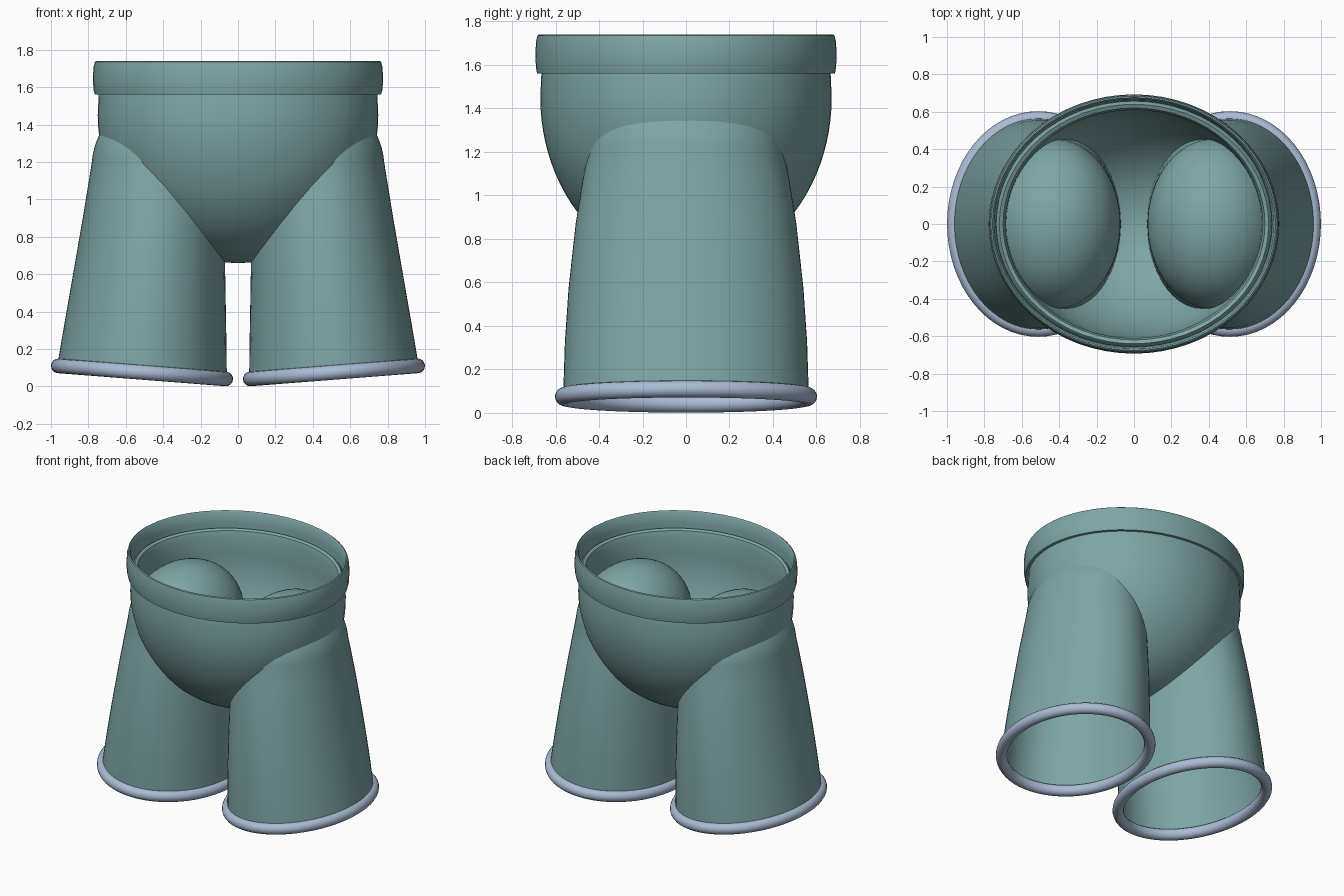
import bpy, bmesh
from math import sin, cos, pi, radians, sqrt

cube = bpy.data.objects.get("Cube")
if cube:
    bpy.data.objects.remove(cube)


def material(name, rgb):
    m = bpy.data.materials.new(name)
    m.use_nodes = True
    m.diffuse_color = (*rgb, 1)
    m.node_tree.nodes["Principled BSDF"].inputs["Base Color"].default_value = (*rgb, 1)
    return m


teal = material("muted teal", (0.21, 0.38, 0.385))
pale_blue = material("pale blue", (0.40, 0.50, 0.66))


def loft(name, profile, mat, wrap=False, sides=64):
    """Skin a stack of elliptical rings given as (z, x radius, y radius)."""
    bm = bmesh.new()
    rings = []
    for z, rx, ry in profile:
        rings.append([bm.verts.new((rx * cos(2 * pi * i / sides),
                                    ry * sin(2 * pi * i / sides), z))
                      for i in range(sides)])
    pairs = list(zip(rings, rings[1:]))
    if wrap:
        pairs.append((rings[-1], rings[0]))
    for a, b in pairs:
        for i in range(sides):
            j = (i + 1) % sides
            bm.faces.new((a[i], a[j], b[j], b[i]))
    bmesh.ops.remove_doubles(bm, verts=bm.verts, dist=1e-5)
    mesh = bpy.data.meshes.new(name)
    bm.to_mesh(mesh)
    bm.free()
    mesh.materials.append(mat)
    obj = bpy.data.objects.new(name, mesh)
    bpy.context.collection.objects.link(obj)
    bpy.ops.object.select_all(action="DESELECT")
    obj.select_set(True)
    bpy.context.view_layer.objects.active = obj
    bpy.ops.object.shade_smooth_by_angle(angle=radians(40))
    return obj


def bowl_rings(rx, ry, depth, steps=24, mid=1.45):
    """Lower half of an ellipsoid, from the pole up to its widest ring."""
    angles = [pi / 2 * k / steps for k in range(steps + 1)]
    return [(mid - depth * cos(a), rx * sin(a), ry * sin(a)) for a in angles]


# Hip bowl: outer wall, rounded rim, inner wall
outer = bowl_rings(0.75, 0.67, 0.79)
inner = bowl_rings(0.685, 0.61, 0.74)
rim = [(1.56, 0.745, 0.665), (1.61, 0.735, 0.655), (1.625, 0.72, 0.64),
       (1.615, 0.70, 0.62), (1.58, 0.687, 0.61)]
loft("hip_bowl", outer + rim + inner[::-1], teal)

# Waistband: gently bulging hoop, open in the middle
loft("waistband", [(1.56, 0.735, 0.655), (1.56, 0.765, 0.685), (1.59, 0.773, 0.69),
                   (1.65, 0.776, 0.693), (1.71, 0.772, 0.689), (1.735, 0.765, 0.683),
                   (1.74, 0.757, 0.676), (1.73, 0.748, 0.668), (1.65, 0.742, 0.661)],
     teal, wrap=True)

# Leg tube profile: open bottom, slight taper, domed top inside the bowl
leg = [(0, 0.455, 0.565), (0.25, 0.432, 0.557), (0.5, 0.408, 0.54),
       (0.8, 0.38, 0.507), (1.0, 0.363, 0.475)]
for k in range(17):
    a = pi / 2 * k / 16
    leg.append((1.1 + 0.38 * sin(a), 0.355 * cos(a), 0.455 * cos(a)))

# Cuff profile: round bead around the leg opening
cuff = [(0.039 * sin(2 * pi * k / 16),
         0.45 + 0.038 * cos(2 * pi * k / 16),
         0.565 + 0.038 * cos(2 * pi * k / 16)) for k in range(16)]

for side, label in ((1, "left"), (-1, "right")):
    for part in (loft(label + "_leg", leg, teal),
                 loft(label + "_cuff", cuff, pale_blue, wrap=True)):
        part.location = (side * 0.513, 0, 0.075)
        part.rotation_euler = (0, -side * radians(4.45), 0)
